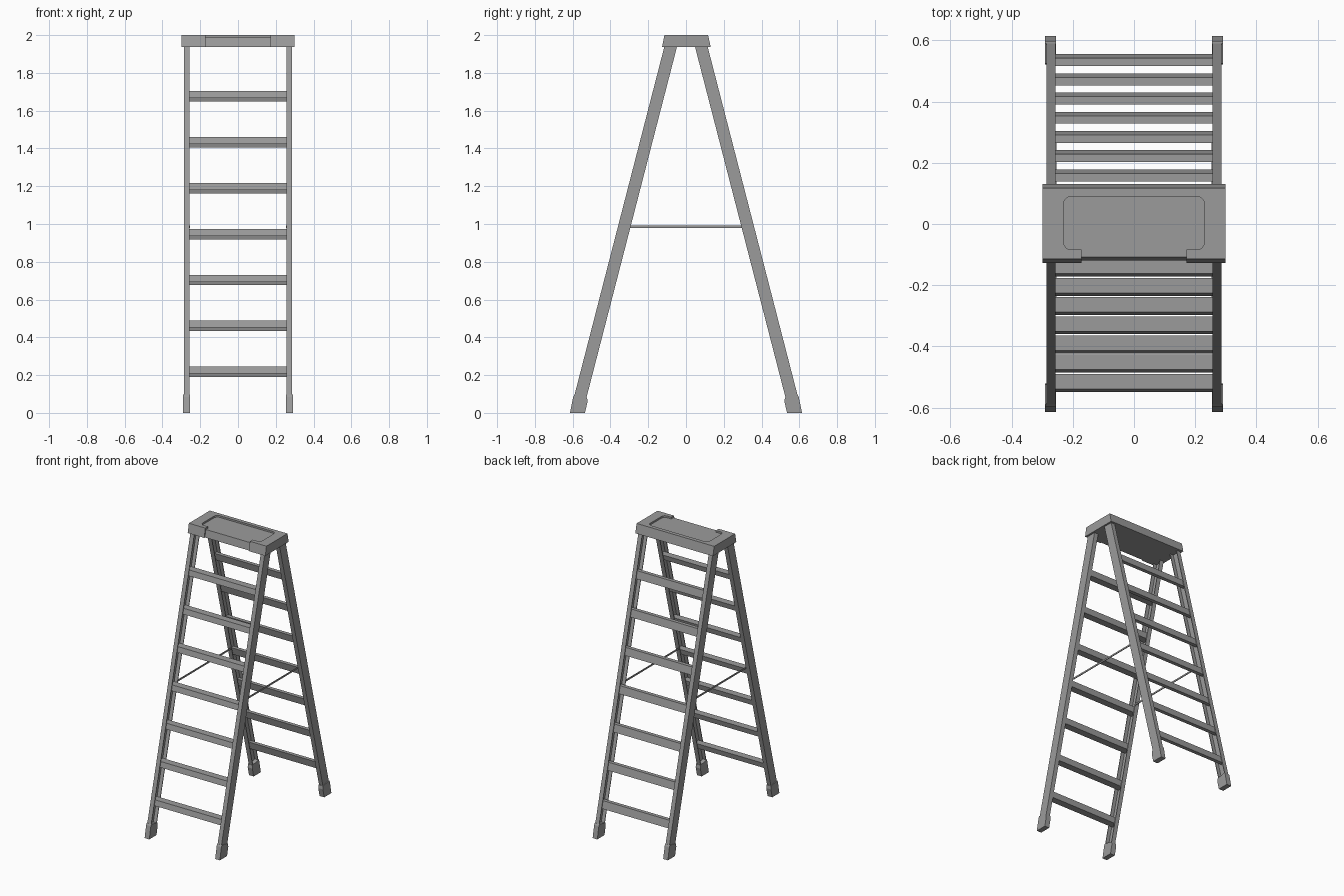
import bpy, bmesh, math
from mathutils import Vector

cube = bpy.data.objects.get("Cube")
if cube:
    bpy.data.objects.remove(cube, do_unlink=True)

GREY = (0.33, 0.33, 0.33, 1)
metal = bpy.data.materials.new("plain grey")
metal.use_nodes = True
metal.diffuse_color = GREY
metal.node_tree.nodes["Principled BSDF"].inputs["Base Color"].default_value = GREY

LEAN = 0.258      # outward run of a rail per unit of height
CAP_BOTTOM = 1.937


def prism(name, base, shift, mirror_x=1, mirror_y=1):
    """Sweep a flat polygon along a vector, optionally mirrored."""
    bm = bmesh.new()
    flip = Vector((mirror_x, mirror_y, 1))
    rings = [[bm.verts.new((Vector(p) + offset) * flip) for p in base]
             for offset in (Vector(), Vector(shift))]
    for ring in rings:
        bm.faces.new(ring)
    n = len(base)
    for i in range(n):
        j = (i + 1) % n
        bm.faces.new((rings[0][i], rings[0][j], rings[1][j], rings[1][i]))
    bmesh.ops.recalc_face_normals(bm, faces=bm.faces)
    mesh = bpy.data.meshes.new(name)
    bm.to_mesh(mesh)
    bm.free()
    mesh.materials.append(metal)
    obj = bpy.data.objects.new(name, mesh)
    bpy.context.collection.objects.link(obj)
    return obj


def crossbar(name, half, profile, mirror_y=1):
    """Extrude a y-z profile across the width of the ladder."""
    return prism(name, [(-half, y, z) for y, z in profile], (2 * half, 0, 0), 1, mirror_y)


def outer_y(z):
    """Outer edge of the front rails at a height."""
    return -0.115 - (CAP_BOTTOM - z) * LEAN


# Channel section of a rail, open towards the middle
IN, OUT, DEEP, T = 0.256, 0.286, 0.067, 0.005
channel = [(IN, 0), (OUT, 0), (OUT, DEEP), (IN, DEEP), (IN, DEEP - T),
           (OUT - T, DEEP - T), (OUT - T, T), (IN, T)]
foot_z = 0.02
rise = CAP_BOTTOM + 0.003 - foot_z
foot_profile = [(-0.614, 0), (-0.535, 0), (-0.521, 0.06), (-0.524, 0.082),
                (-0.590, 0.097), (-0.597, 0.085)]

for sy, end in ((1, "front"), (-1, "back")):
    for sx, side in ((1, "left"), (-1, "right")):
        section = [(x, outer_y(foot_z) + y, foot_z) for x, y in channel]
        prism(f"{end}_{side}_rail", section, (0, rise * LEAN, rise), sx, sy)
        prism(f"{end}_{side}_foot", [(0.254, y, z) for y, z in foot_profile],
              (0.036, 0, 0), sx, sy)

# Seven deep front treads and seven slim back rungs
for i in range(7):
    top = 0.245 + 0.243 * i
    low = top - 0.037
    front = outer_y(top) + 0.013
    drop = 0.037 * LEAN
    crossbar(f"front_tread_{i + 1}", OUT - T,
             [(front, top), (front - drop, low), (front - drop + 0.049, low),
              (front + 0.049, top)])
    top -= 0.004
    low = top - 0.051
    back, drop = outer_y(top) + 0.011, 0.051 * LEAN
    crossbar(f"back_rung_{i + 1}", OUT - T,
             [(back, top), (back - drop, low), (back - drop + 0.026, low),
              (back + 0.026, top)], -1)

# Spreader bars joining the front and back rails
for sx, side in ((1, "left"), (-1, "right")):
    bar = [(0.253, -0.295, 0.980), (0.258, -0.295, 0.980),
           (0.258, -0.295, 0.991), (0.253, -0.295, 0.991)]
    prism(f"{side}_spreader", bar, (0, 0.59, 0), sx)

# Top cap with a sunken tray open at the front
cap = crossbar("top_cap", 0.299, [(-0.127, CAP_BOTTOM), (0.131, CAP_BOTTOM),
                                  (0.117, 2.0), (-0.114, 2.0)])
FLOOR = 1.988
tray = []
for cx, cy, start in ((1, 1, 0), (-1, 1, 90), (-1, -1, 180), (1, -1, 270)):
    for step in range(5):
        a = math.radians(start + step * 22.5)
        tray.append((cx * 0.205 + 0.025 * math.cos(a),
                     0.003 + cy * 0.062 + 0.025 * math.sin(a), FLOOR))
tray_cutter = prism("tray_cutter", tray, (0, 0, 0.1))
front_cutter = crossbar("front_opening_cutter", 0.172,
                        [(-0.2, 1.9), (-0.127, 1.9), (-0.108, FLOOR),
                         (-0.07, FLOOR), (-0.07, 2.05), (-0.2, 2.05)])
for cutter in (tray_cutter, front_cutter):
    cutter.hide_render = True
    cutter.hide_set(True)
    cut = cap.modifiers.new(cutter.name, "BOOLEAN")
    cut.operation, cut.solver, cut.object = "DIFFERENCE", "EXACT", cutter
bpy.context.view_layer.update()
carved = bpy.data.meshes.new_from_object(
    cap.evaluated_get(bpy.context.evaluated_depsgraph_get()))
cap.modifiers.clear()
cap.data = carved
for cutter in (tray_cutter, front_cutter):
    bpy.data.objects.remove(cutter, do_unlink=True)
